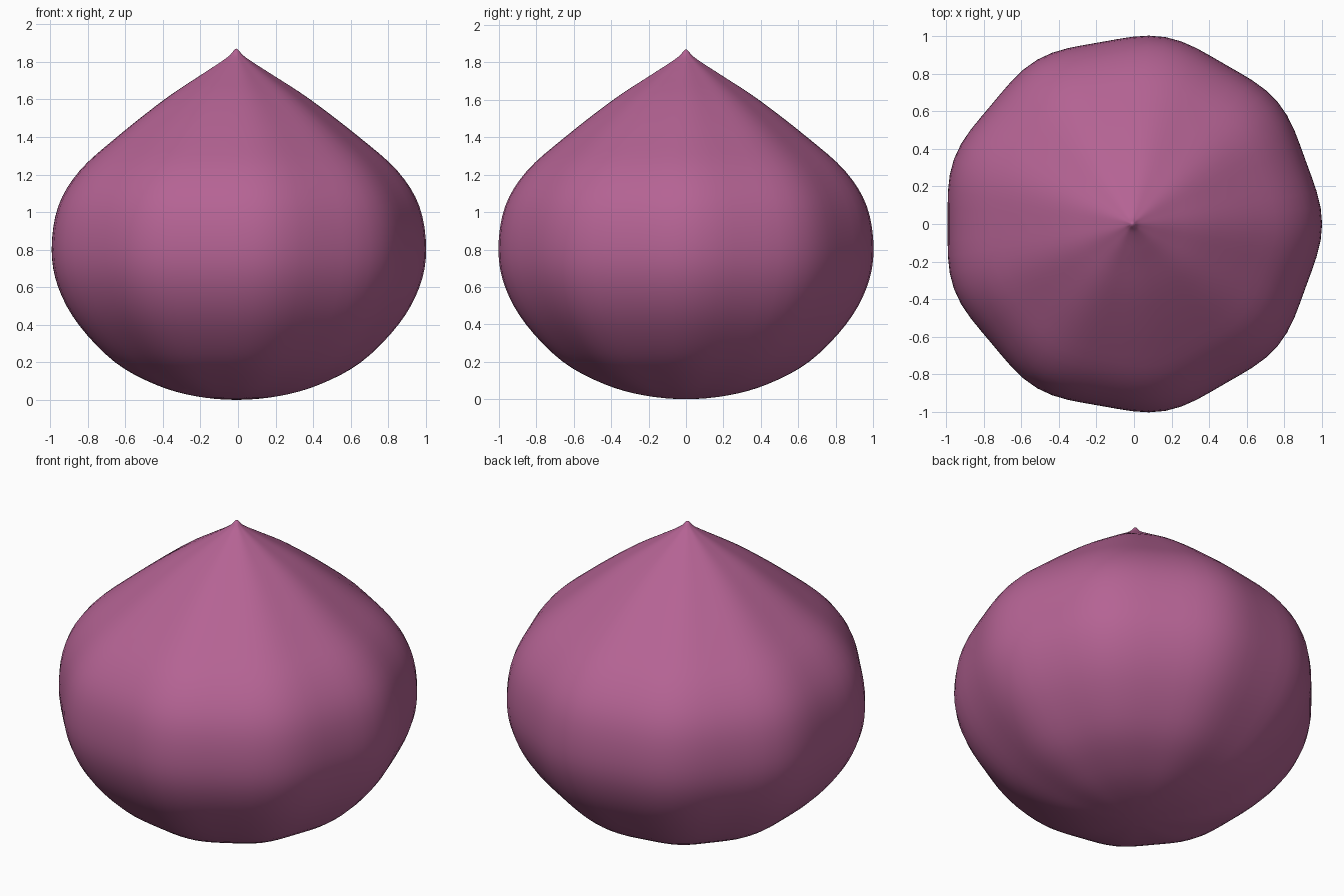
import bpy, bmesh
from math import cos, sin, tau
from mathutils import Vector

cube = bpy.data.objects.get("Cube")
if cube:
    bpy.data.objects.remove(cube)

LOBES = 9
SEGMENTS = 72
STEPS = 4
AXIS_X = -0.009

# Half outline from base to tip: radius, height
OUTLINE = [(0, 0), (0.22, 0.02), (0.43, 0.08), (0.65, 0.2), (0.845, 0.4),
           (0.955, 0.6), (0.99, 0.8), (0.955, 1.03), (0.84, 1.22),
           (0.64, 1.4), (0.385, 1.6), (0.19, 1.73), (0.09, 1.795),
           (0.035, 1.835), (0, 1.87)]


def smooth_path(points, steps):
    """Pass a smooth spline through the points, mirrored at both ends."""
    p = [Vector(q) for q in points]
    p = [Vector((-p[1].x, p[1].y))] + p + [Vector((-p[-2].x, p[-2].y))]
    path = []
    for a, b, c, d in zip(p, p[1:], p[2:], p[3:]):
        for i in range(steps):
            t = i / steps
            path.append(0.5 * (2 * b + (c - a) * t
                        + (2 * a - 5 * b + 4 * c - d) * t ** 2
                        + (3 * b - a - 3 * c + d) * t ** 3))
    return path + [p[-2]]


# Body: lobed rings stacked along the outline
path = smooth_path(OUTLINE, STEPS)
bm = bmesh.new()
base = bm.verts.new((AXIS_X, 0, path[0].y))
tip = bm.verts.new((AXIS_X, 0, path[-1].y))
rings = []
for radius, height in path[1:-1]:
    ring = []
    for i in range(SEGMENTS):
        a = tau * i / SEGMENTS
        r = radius * (1.007 + 0.014 * cos(LOBES * a))
        ring.append(bm.verts.new((AXIS_X + r * cos(a), r * sin(a), height)))
    rings.append(ring)

for i in range(SEGMENTS):
    j = (i + 1) % SEGMENTS
    bm.faces.new((base, rings[0][j], rings[0][i]))
    bm.faces.new((tip, rings[-1][i], rings[-1][j]))
    for low, high in zip(rings, rings[1:]):
        bm.faces.new((low[i], low[j], high[j], high[i]))
for face in bm.faces:
    face.smooth = True

mesh = bpy.data.meshes.new("lobed_drop_body")
bm.to_mesh(mesh)
bm.free()
body = bpy.data.objects.new("lobed_drop_body", mesh)
bpy.context.collection.objects.link(body)

# Single flat colour
colour = (0.46, 0.125, 0.295, 1)
pink = bpy.data.materials.new("mauve pink")
pink.use_nodes = True
pink.diffuse_color = colour
pink.node_tree.nodes["Principled BSDF"].inputs["Base Color"].default_value = colour
mesh.materials.append(pink)
